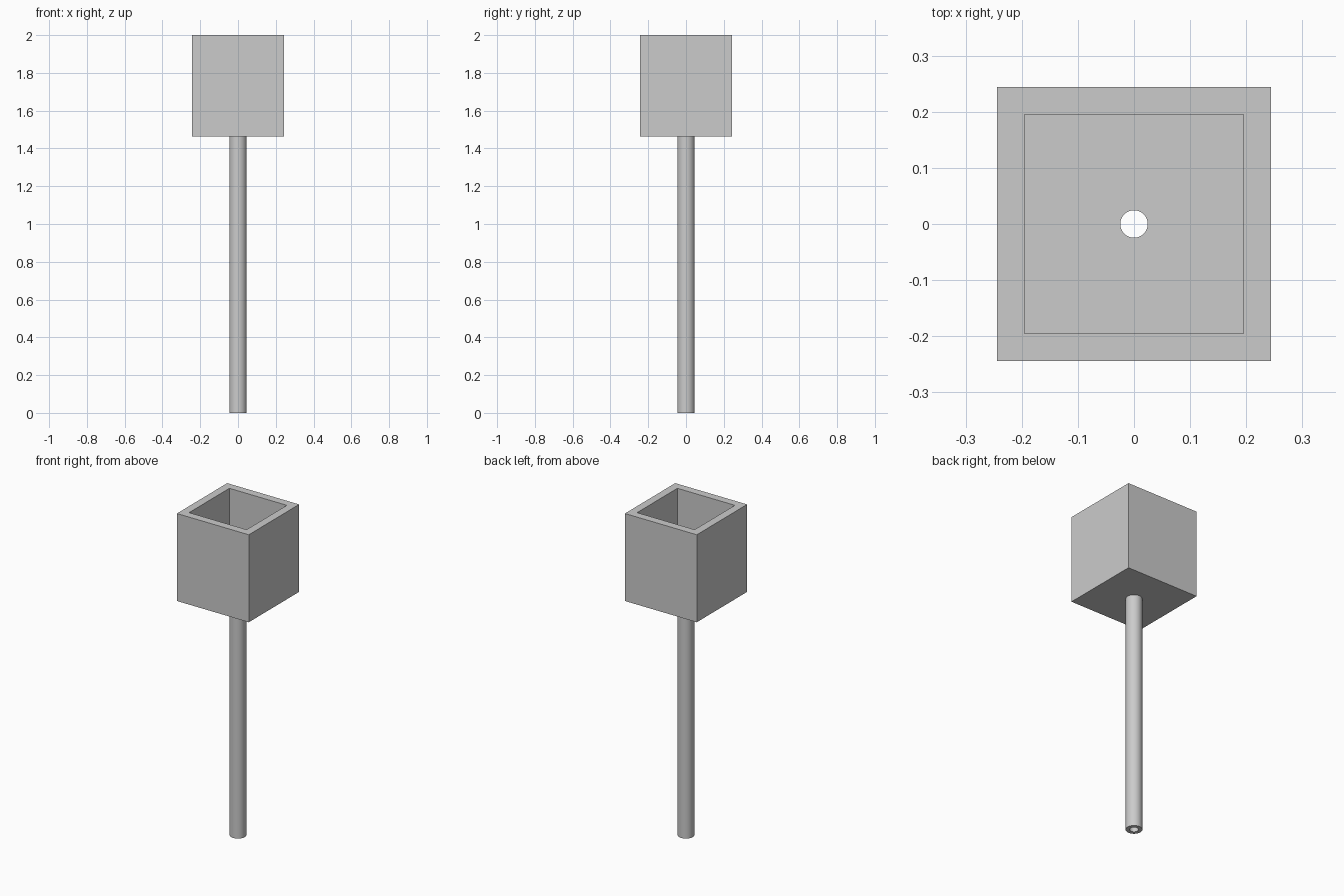
import bpy
import math

if "Cube" in bpy.data.objects:
    bpy.data.objects.remove(bpy.data.objects["Cube"], do_unlink=True)

UNIT = 2 / 41            # wall thickness
BASE = 30 * UNIT         # underside of the box
HALF = 5 * UNIT          # half width of the box

grey = bpy.data.materials.new("plain grey")
grey.use_nodes = True
grey.diffuse_color = (0.6, 0.6, 0.6, 1)
grey.node_tree.nodes["Principled BSDF"].inputs["Base Color"].default_value = grey.diffuse_color


def block(name, half, bottom, top):
    bpy.ops.mesh.primitive_cube_add(size=1, location=(0, 0, (bottom + top) / 2))
    ob = bpy.context.object
    ob.name = name
    ob.scale = (2 * half, 2 * half, top - bottom)
    return finish(ob)


def rod(name, radius, bottom, top):
    bpy.ops.mesh.primitive_cylinder_add(
        vertices=64, radius=radius, depth=top - bottom, location=(0, 0, (bottom + top) / 2))
    ob = bpy.context.object
    ob.name = name
    return finish(ob)


def finish(ob):
    bpy.ops.object.transform_apply(location=True, rotation=True, scale=True)
    ob.data.materials.append(grey)
    return ob


def cut(ob, cutter):
    """Subtract the cutter from the part, then discard it."""
    cutter.hide_render = True
    bpy.ops.object.select_all(action='DESELECT')
    ob.select_set(True)
    bpy.context.view_layer.objects.active = ob
    mod = ob.modifiers.new("cut", 'BOOLEAN')
    mod.operation = 'DIFFERENCE'
    mod.solver = 'EXACT'
    mod.object = cutter
    bpy.ops.object.modifier_apply(modifier=mod.name)
    bpy.data.objects.remove(cutter, do_unlink=True)
    bpy.ops.object.shade_smooth_by_angle(angle=math.radians(30))


# Open-topped box with a drain hole in its floor
box = block("box", HALF, BASE, 2)
cut(box, block("cavity_cutter", HALF - UNIT, BASE + UNIT, 2.2))
cut(box, rod("drain_cutter", UNIT / 2, BASE - 0.1, BASE + 0.2))

# Hollow round pole
pole = rod("pole", 0.046, 0, BASE)
cut(pole, rod("bore_cutter", UNIT / 2, -0.1, BASE + 0.1))
